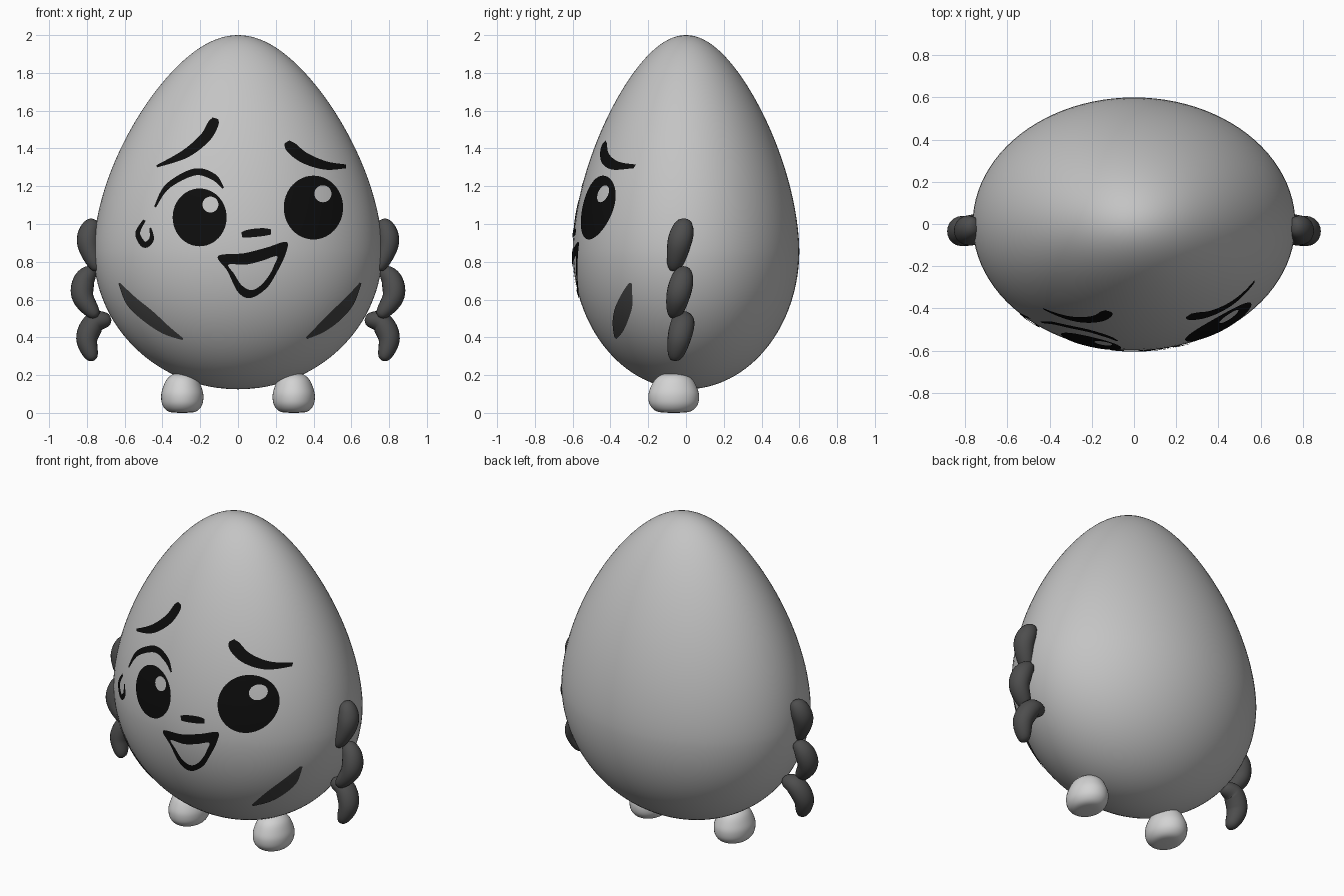
import bpy, bmesh, math
from mathutils import Vector

cube = bpy.data.objects.get("Cube")
if cube:
    bpy.data.objects.remove(cube)

RX, RY, MID, UP, DOWN = 0.765, 0.6, 0.86, 1.14, 0.735


def material(name, value):
    m = bpy.data.materials.new(name)
    m.use_nodes = True
    colour = (value, value, value, 1)
    m.diffuse_color = colour
    m.node_tree.nodes["Principled BSDF"].inputs["Base Color"].default_value = colour
    return m


SHELL = material("shell grey", 0.55)
FOOT = material("foot light grey", 0.65)
DARK = material("dark grey", 0.075)
CHEEK = material("cheek grey", 0.055)
BLACK = material("black", 0.004)


def finish(name, bm, mat, outward=None):
    """Turn a bmesh into a smooth object; plates are turned to the front."""
    bmesh.ops.remove_doubles(bm, verts=bm.verts, dist=1e-5)
    if outward is None:
        bmesh.ops.recalc_face_normals(bm, faces=bm.faces)
    else:
        bm.normal_update()
        bmesh.ops.reverse_faces(bm, faces=[f for f in bm.faces if f.normal.dot(outward) < 0])
    for f in bm.faces:
        f.smooth = True
    mesh = bpy.data.meshes.new(name)
    bm.to_mesh(mesh)
    bm.free()
    mesh.materials.append(mat)
    ob = bpy.data.objects.new(name, mesh)
    bpy.context.collection.objects.link(ob)
    return ob


def bridge(bm, rows, closed):
    """Quads between successive rows of points."""
    rows = [[bm.verts.new(p) for p in row] for row in rows]
    for a, b in zip(rows, rows[1:]):
        n = len(a)
        for i in range(n if closed else n - 1):
            j = (i + 1) % n
            bm.faces.new((a[i], a[j], b[j], b[i]))


def spline(points, steps=8, closed=False):
    """Catmull-Rom curve through points of any dimension."""
    pts = [Vector(p) for p in points]
    n = len(pts)
    out = []
    for i in range(n if closed else n - 1):
        if closed:
            p0, p1, p2, p3 = (pts[(i + k) % n] for k in (-1, 0, 1, 2))
        else:
            p0, p1, p2, p3 = pts[max(i - 1, 0)], pts[i], pts[i + 1], pts[min(i + 2, n - 1)]
        for s in range(steps):
            t = s / steps
            out.append(0.5 * (2 * p1 + (p2 - p0) * t + (2 * p0 - 5 * p1 + 4 * p2 - p3) * t * t
                              + (3 * p1 - p0 - 3 * p2 + p3) * t ** 3))
    if not closed:
        out.append(pts[-1])
    return out


def lathe(name, profile, sx, sy, mat, location=(0, 0, 0), segments=96):
    bm = bmesh.new()
    angles = [2 * math.pi * i / segments for i in range(segments)]
    bridge(bm, [[(r * sx * math.cos(a), r * sy * math.sin(a), z) for a in angles]
                for r, z in profile], True)
    bmesh.ops.dissolve_degenerate(bm, edges=bm.edges, dist=1e-6)
    ob = finish(name, bm, mat)
    ob.location = location
    return ob


def girth(z):
    """Relative radius of the egg at a height."""
    t = (z - MID) / (UP if z > MID else DOWN)
    taper = 1 - 0.24 * t ** 1.5 if t > 0 else 1
    return math.sqrt(max(0, 1 - t * t)) * taper


def on_shell(p):
    """Lay a front-plane point on the egg, lifted slightly."""
    x, z = p[0], p[1]
    y = -RY * math.sqrt(max(0, girth(z) ** 2 - (x / RX) ** 2))
    normal = Vector((x / RX ** 2, y / RY ** 2, 0)).normalized()
    return Vector((x, y, z)) + normal * 0.005


def plate(name, edge_a, edge_b, mat, closed, rows=6):
    bm = bmesh.new()
    bridge(bm, [[on_shell(a.lerp(b, k / rows)) for a, b in zip(edge_a, edge_b)]
                for k in range(rows + 1)], closed)
    finish(name, bm, mat, Vector((0, -1, 0)))


def stroke(name, points, mat):
    """Painted line through (x, z, width) points."""
    line = spline(points)
    a, b = [], []
    for i, p in enumerate(line):
        d = (line[min(i + 1, len(line) - 1)] - line[max(i - 1, 0)]).to_2d().normalized()
        side = Vector((-d.y, d.x)) * p.z / 2
        a.append(p.to_2d() + side)
        b.append(p.to_2d() - side)
    plate(name, a, b, mat, False, 4)


def ellipse(x, z, rx, rz, n=48):
    return [Vector((x + rx * math.cos(2 * math.pi * i / n), z + rz * math.sin(2 * math.pi * i / n)))
            for i in range(n)]


# Egg body
egg = []
for i in range(65):
    a = math.pi * (i / 64 - 0.5)
    z = MID + (UP if a > 0 else DOWN) * math.sin(a)
    egg.append((0 if i in (0, 64) else girth(z), z))
lathe("egg_body", egg, RX, RY, SHELL)

# Feet
foot = spline([(0, 0), (0.07, 0.006), (0.104, 0.04), (0.112, 0.09), (0.102, 0.135),
               (0.08, 0.18), (0.045, 0.206), (0, 0.21)], 5)
for side, word in ((-1, "right"), (1, "left")):
    lathe(word + "_foot", foot, 1, 1.2, FOOT, (side * 0.295, -0.065, 0), 40)

# Bean-shaped side limbs, three on each side
BEANS = {
    "upper": [(0.75, 1.02), (0.785, 0.96), (0.79, 0.88), (0.74, 0.75)],
    "middle": [(0.765, 0.765), (0.815, 0.70), (0.82, 0.61), (0.745, 0.505)],
    "lower": [(0.67, 0.49), (0.755, 0.48), (0.80, 0.39), (0.765, 0.275)],
}


def bean(name, path, side):
    line = spline(path, 8)
    n = len(line) - 1
    middle = (path[0][1] + path[-1][1]) / 2
    rows = []
    for i, p in enumerate(line):
        d = (line[min(i + 1, n)] - line[max(i - 1, 0)]).normalized()
        r = math.sqrt(max(0, 1 - (2 * i / n - 1) ** 2))
        ring = []
        for k in range(20):
            a = 2 * math.pi * k / 20
            u, v = 0.06 * r * math.cos(a), 0.066 * r * math.sin(a)
            ring.append((side * (p.x - d.y * u), -0.037 + 0.2 * (p.y - middle) + v, p.y + d.x * u))
        rows.append(ring)
    bm = bmesh.new()
    bridge(bm, rows, True)
    finish(name, bm, DARK)


for side, word in ((-1, "right"), (1, "left")):
    for level, path in BEANS.items():
        bean(f"{word}_{level}_limb", path, side)

# Eyes, each with a round opening for the glint
plate("right_eye", ellipse(-0.202, 1.035, 0.142, 0.153), ellipse(-0.145, 1.103, 0.042, 0.042), BLACK, True)
plate("left_eye", ellipse(0.397, 1.087, 0.156, 0.169), ellipse(0.447, 1.16, 0.045, 0.045), BLACK, True)

# Brows, lash, tear and nose
stroke("right_brow", [(-0.428, 1.305, 0.012), (-0.28, 1.37, 0.045), (-0.175, 1.455, 0.056),
                      (-0.13, 1.53, 0.056), (-0.12, 1.56, 0.03)], BLACK)
stroke("left_brow", [(0.258, 1.435, 0.03), (0.28, 1.405, 0.06), (0.35, 1.35, 0.058),
                     (0.46, 1.31, 0.045), (0.568, 1.305, 0.02)], BLACK)
stroke("right_lash", [(-0.437, 1.09, 0.01), (-0.37, 1.2, 0.028), (-0.23, 1.275, 0.036),
                      (-0.13, 1.25, 0.034), (-0.078, 1.19, 0.01)], BLACK)
stroke("tear", [(-0.493, 1.02, 0.015), (-0.528, 0.95, 0.025), (-0.493, 0.89, 0.032),
                (-0.455, 0.92, 0.025), (-0.462, 0.98, 0.01)], BLACK)
stroke("nose", [(0.02, 0.943, 0.028), (0.06, 0.95, 0.042), (0.13, 0.957, 0.042), (0.173, 0.958, 0.028)], BLACK)

# Open mouth outline
outer = [(-0.105, 0.83), (0.03, 0.845), (0.15, 0.875), (0.255, 0.905), (0.25, 0.84),
         (0.205, 0.745), (0.15, 0.66), (0.065, 0.608), (0, 0.64), (-0.055, 0.75)]
inner = [(-0.05, 0.785), (0.04, 0.785), (0.125, 0.805), (0.205, 0.83), (0.19, 0.78),
         (0.165, 0.73), (0.12, 0.675), (0.07, 0.65), (0.02, 0.675), (-0.02, 0.735)]
plate("mouth", spline(outer, closed=True), spline(inner, closed=True), BLACK, True)

# Cheek marks
stroke("right_cheek", [(-0.625, 0.687, 0.01), (-0.56, 0.59, 0.06), (-0.47, 0.51, 0.07),
                       (-0.38, 0.44, 0.05), (-0.29, 0.39, 0.01)], CHEEK)
stroke("left_cheek", [(0.645, 0.687, 0.01), (0.585, 0.59, 0.055), (0.515, 0.515, 0.065),
                      (0.44, 0.45, 0.05), (0.36, 0.395, 0.01)], CHEEK)
